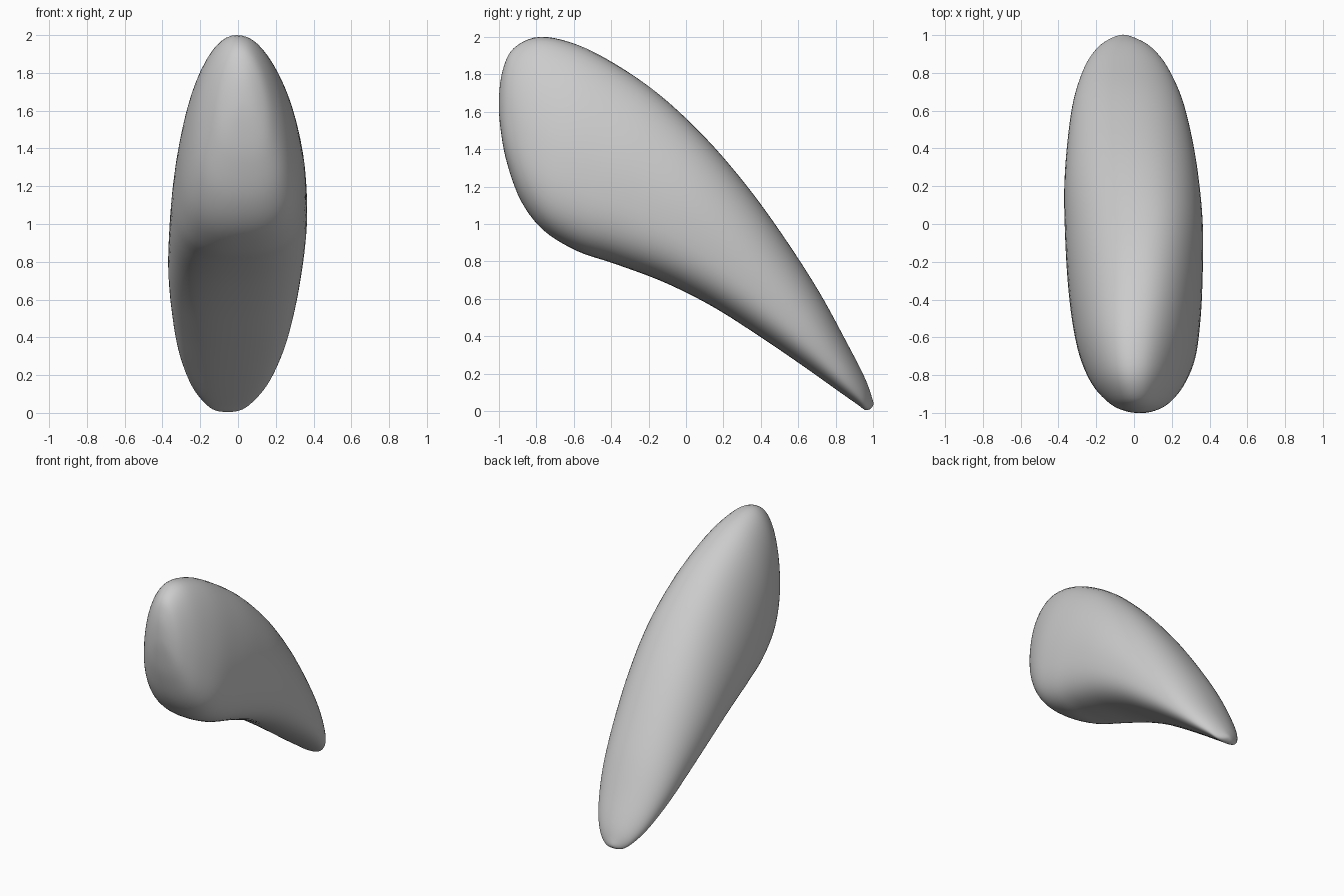
import bpy, bmesh, math
from mathutils import Vector

if "Cube" in bpy.data.objects:
    bpy.data.objects.remove(bpy.data.objects["Cube"])

# Stations from head to tail: upper y,z / lower y,z / half width / x centre / tilt
STATIONS = [
    (-1.00, 1.66, -1.00, 1.66, 0.00, 0.03, -0.10),
    (-0.98, 1.82, -0.99, 1.50, 0.085, 0.028, -0.10),
    (-0.92, 1.94, -0.955, 1.32, 0.163, 0.025, -0.10),
    (-0.78, 2.00, -0.88, 1.12, 0.245, 0.02, -0.09),
    (-0.58, 1.958, -0.76, 0.965, 0.307, 0.018, -0.06),
    (-0.37, 1.85, -0.58, 0.855, 0.340, 0.012, 0.0),
    (-0.14, 1.69, -0.38, 0.787, 0.357, 0.006, 0.06),
    (0.10, 1.465, -0.12, 0.69, 0.365, 0.00, 0.10),
    (0.32, 1.21, 0.14, 0.56, 0.357, -0.012, 0.10),
    (0.52, 0.935, 0.40, 0.395, 0.33, -0.022, 0.08),
    (0.71, 0.64, 0.63, 0.238, 0.287, -0.033, 0.06),
    (0.86, 0.365, 0.81, 0.11, 0.22, -0.043, 0.04),
    (0.95, 0.19, 0.91, 0.04, 0.15, -0.05, 0.03),
    (0.99, 0.085, 0.963, 0.005, 0.08, -0.055, 0.0),
    (1.00, 0.03, 1.00, 0.03, 0.00, -0.058, 0.0),
]
SIDES, STEPS = 64, 5
BULGE = 0.27


def mirrored(s):
    # Continue the surface through a pole so the end is rounded
    return (s[2], s[3], s[0], s[1], -s[4], s[5], s[6])


def spline(a, b, c, d, t):
    return [0.5 * (2 * q + (r - p) * t + (2 * p - 5 * q + 4 * r - s) * t * t
                   + (3 * q - p - 3 * r + s) * t ** 3)
            for p, q, r, s in zip(a, b, c, d)]


def soft(v, power):
    return math.copysign(abs(v) ** (2 / power), v)


def ring(bm, s):
    up, low = Vector((0, s[0], s[1])), Vector((0, s[2], s[3]))
    mid, half = (up + low) / 2, (up - low) / 2
    power = 2.1 + 0.18 * (s[4] / 0.365) ** 2
    verts = []
    for i in range(SIDES):
        a = 2 * math.pi * i / SIDES
        v = soft(math.sin(a + s[6]), power)
        v -= BULGE * (1 - v * v)          # widest below the middle
        p = mid + half * v
        p.x = s[5] + s[4] * soft(math.cos(a), power)
        verts.append(bm.verts.new(p))
    return verts


# Tapered twisted body
bm = bmesh.new()
ctrl = [mirrored(STATIONS[1])] + STATIONS + [mirrored(STATIONS[-2])]
rows = [spline(*ctrl[i:i + 4], k / STEPS)
        for i in range(len(STATIONS) - 1) for k in range(STEPS)]
rings = [ring(bm, s) for s in rows[1:]]
for r0, r1 in zip(rings, rings[1:]):
    for i in range(SIDES):
        j = (i + 1) % SIDES
        bm.faces.new((r0[i], r0[j], r1[j], r1[i]))

# Rounded end caps
for s, r in ((STATIONS[0], rings[0]), (STATIONS[-1], rings[-1])):
    pole = bm.verts.new((s[5], s[0], s[1]))
    for i in range(SIDES):
        bm.faces.new((pole, r[i], r[(i + 1) % SIDES]))
bmesh.ops.recalc_face_normals(bm, faces=bm.faces)
for f in bm.faces:
    f.smooth = True

mesh = bpy.data.meshes.new("body")
bm.to_mesh(mesh)
bm.free()
body = bpy.data.objects.new("body", mesh)
bpy.context.collection.objects.link(body)
